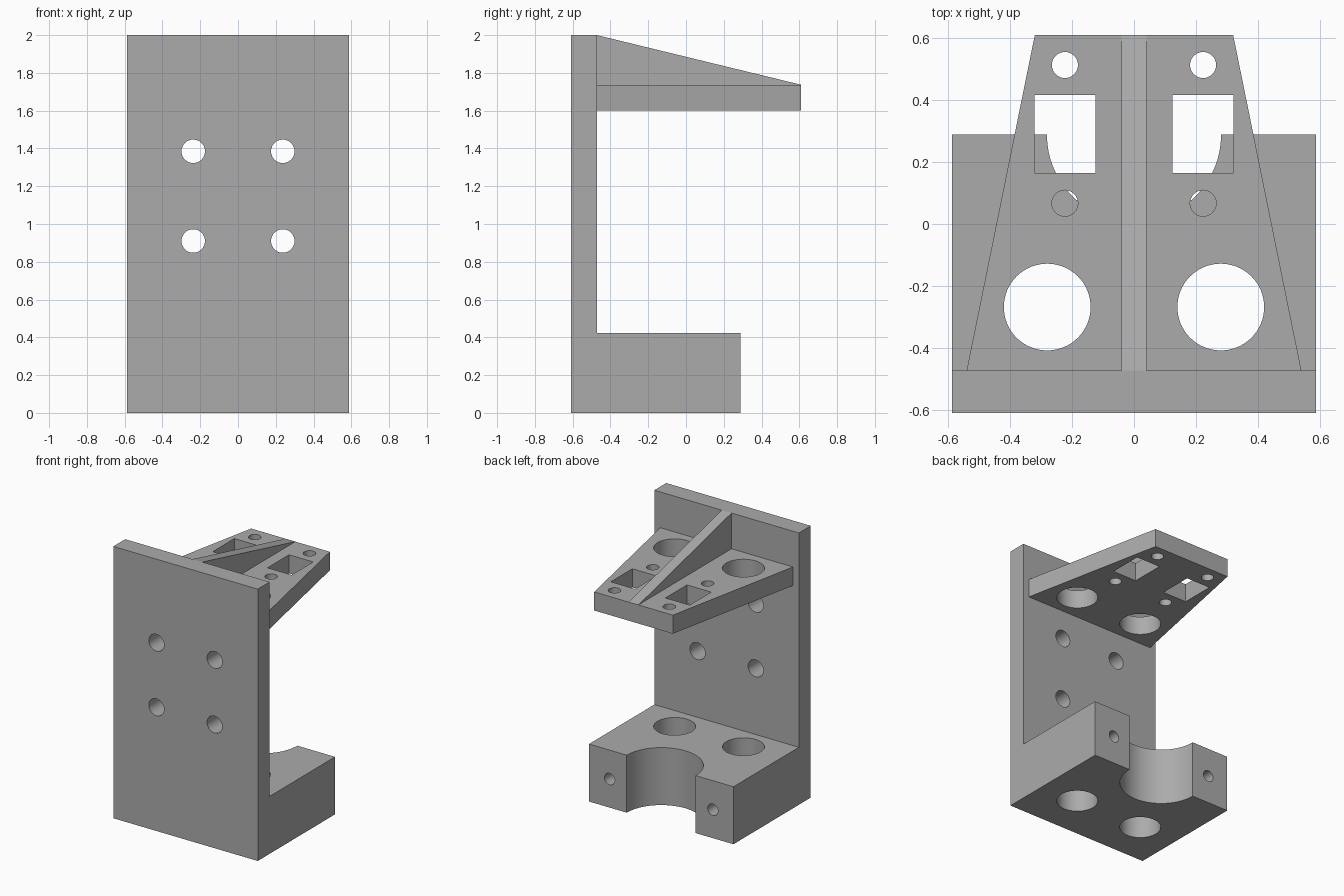
import bpy, bmesh
from math import pi
from mathutils import Matrix, Vector

cube = bpy.data.objects.get("Cube")
if cube:
    bpy.data.objects.remove(cube, do_unlink=True)

grey = bpy.data.materials.new("plain grey")
grey.use_nodes = True
colour = (0.41, 0.41, 0.41, 1)
grey.diffuse_color = colour
grey.node_tree.nodes["Principled BSDF"].inputs["Base Color"].default_value = colour


def make_object(name, bm):
    bmesh.ops.recalc_face_normals(bm, faces=bm.faces)
    mesh = bpy.data.meshes.new(name)
    bm.to_mesh(mesh)
    bm.free()
    mesh.materials.append(grey)
    obj = bpy.data.objects.new(name, mesh)
    bpy.context.collection.objects.link(obj)
    return obj


def prism(name, points, offset):
    """Extrude a flat outline along an offset vector."""
    bm = bmesh.new()
    face = bm.faces.new([bm.verts.new(p) for p in points])
    side = bmesh.ops.extrude_face_region(bm, geom=[face])
    verts = [v for v in side["geom"] if isinstance(v, bmesh.types.BMVert)]
    bmesh.ops.translate(bm, verts=verts, vec=offset)
    return make_object(name, bm)


def drill(centre, radius, length, axis):
    """Cylindrical cutter along y or z."""
    bm = bmesh.new()
    turn = Matrix.Rotation(pi / 2, 4, "X") if axis == "y" else Matrix()
    bmesh.ops.create_cone(bm, cap_ends=True, segments=64, radius1=radius, radius2=radius,
                          depth=length, matrix=Matrix.Translation(centre) @ turn)
    return make_object("drill", bm)


def cut(target, cutters):
    """Subtract the cutters, apply the result and remove them."""
    for cutter in cutters:
        cutter.hide_render = True
        mod = target.modifiers.new("cut", "BOOLEAN")
        mod.operation, mod.solver, mod.object = "DIFFERENCE", "EXACT", cutter
    bpy.context.view_layer.update()
    graph = bpy.context.evaluated_depsgraph_get()
    mesh = bpy.data.meshes.new_from_object(target.evaluated_get(graph))
    target.modifiers.clear()
    target.data = mesh
    for cutter in cutters:
        bpy.data.objects.remove(cutter, do_unlink=True)


FRONT, WALL, BACK, HALF = -0.61, -0.472, 0.61, 0.588
BLOCK_END, BLOCK_TOP = 0.288, 0.423
SHELF_LOW, SHELF_TOP = 1.6, 1.737

# Upright plate and clamp block in one L-shaped body
outline = [(FRONT, 0), (BLOCK_END, 0), (BLOCK_END, BLOCK_TOP),
           (WALL, BLOCK_TOP), (WALL, 2), (FRONT, 2)]
body = prism("mounting_plate_and_clamp_block", [(-HALF, y, z) for y, z in outline],
             Vector((2 * HALF, 0, 0)))

# Tapered shelf
shelf = prism("tapered_shelf",
              [(-0.54, WALL, SHELF_LOW), (0.54, WALL, SHELF_LOW),
               (0.32, BACK, SHELF_LOW), (-0.32, BACK, SHELF_LOW)],
              Vector((0, 0, SHELF_TOP - SHELF_LOW)))

# Central stiffening rib
rib = prism("stiffening_rib",
            [(-0.04, WALL, SHELF_TOP), (-0.04, BACK, SHELF_TOP), (-0.04, WALL, 2)],
            Vector((0.08, 0, 0)))

# Holes in the body: rod clamp notch, rod holes, screw holes, bolt holes
body_cuts = [drill((0, BLOCK_END, 0.2), 0.281, 1, "z")]
shelf_cuts = []
for s in (-1, 1):
    body_cuts.append(drill((s * 0.28, -0.268, 0.2), 0.14, 1, "z"))
    body_cuts.append(drill((s * 0.42, BLOCK_END, 0.21), 0.042, 0.6, "y"))
    for z in (0.91, 1.385):
        body_cuts.append(drill((s * 0.237, FRONT, z), 0.062, 0.5, "y"))

    # Holes in the shelf: rod hole, small screw holes, square window
    shelf_cuts.append(drill((s * 0.28, -0.268, 1.67), 0.14, 0.5, "z"))
    for y in (0.067, 0.513):
        shelf_cuts.append(drill((s * 0.223, y, 1.67), 0.042, 0.5, "z"))
    a, b = s * 0.124, s * 0.321
    shelf_cuts.append(prism("window_cutter",
                            [(a, 0.165, 1.5), (b, 0.165, 1.5), (b, 0.416, 1.5), (a, 0.416, 1.5)],
                            Vector((0, 0, 0.5))))
cut(body, body_cuts)
cut(shelf, shelf_cuts)

# Smooth bores with crisp edges
bpy.ops.object.select_all(action="DESELECT")
for obj in (body, shelf):
    obj.select_set(True)
bpy.context.view_layer.objects.active = body
bpy.ops.object.shade_smooth_by_angle(angle=pi / 6)
